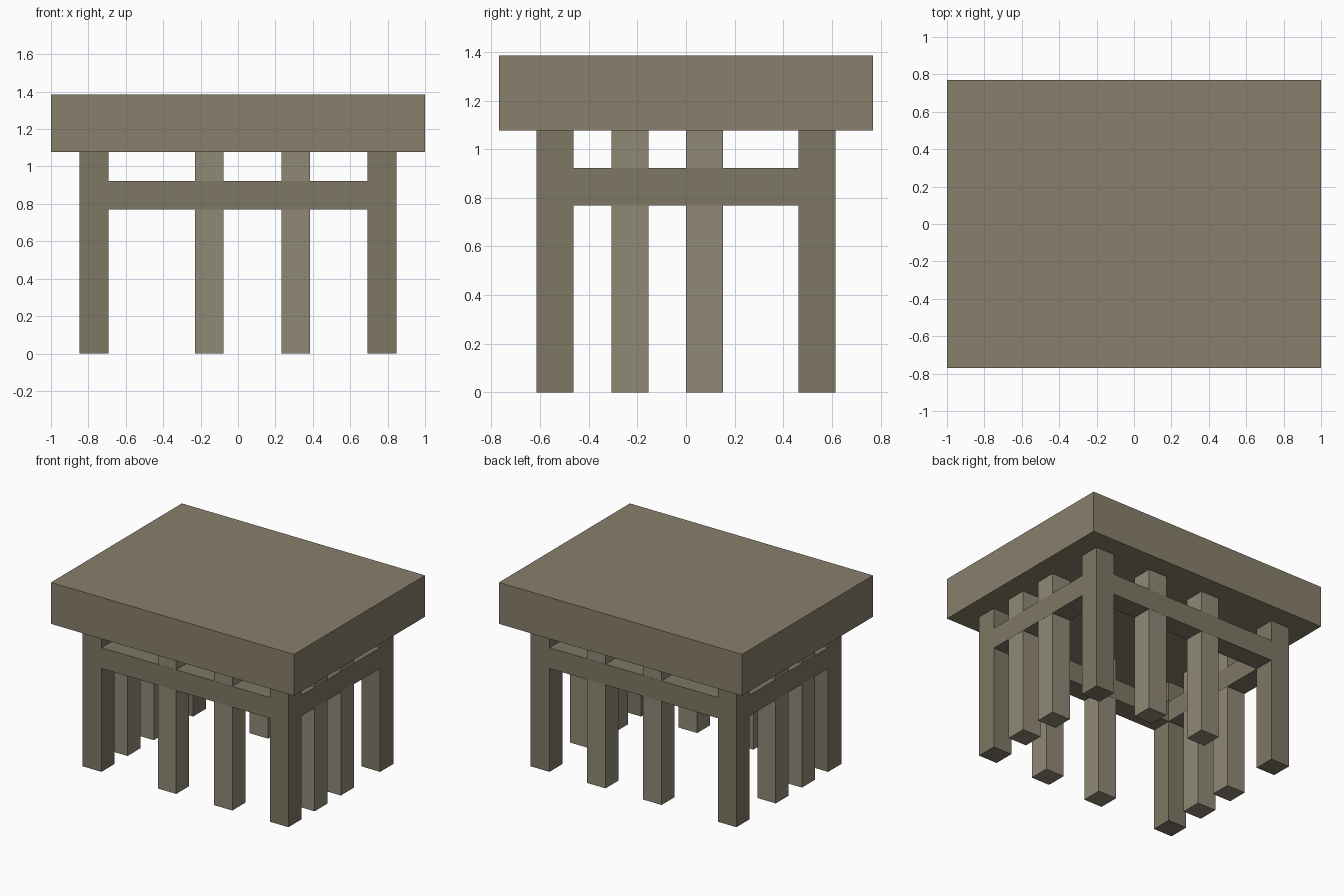
import bpy

if "Cube" in bpy.data.objects:
    bpy.data.objects.remove(bpy.data.objects["Cube"])

U = 2 / 13  # one grid module; the tabletop is 13 x 10 modules


def paint(name, rgb):
    m = bpy.data.materials.new(name)
    m.diffuse_color = (*rgb, 1)
    m.use_nodes = True
    m.node_tree.nodes["Principled BSDF"].inputs["Base Color"].default_value = m.diffuse_color
    return m


TOP = paint("top_wood", (0.25, 0.215, 0.15))
FRAME = paint("frame_wood", (0.21, 0.185, 0.13))
POST = paint("post_wood", (0.28, 0.25, 0.18))


def box(name, x, y, z, mat, inset=0.0):
    """Box from (min, max) ranges given in modules."""
    bpy.ops.mesh.primitive_cube_add(
        size=1, location=[(a + b) / 2 * U for a, b in (x, y, z)])
    ob = bpy.context.object
    ob.name = name
    ob.scale = [(b - a) * U - i for (a, b), i in zip((x, y, z), (inset, inset, 0))]
    bpy.ops.object.transform_apply(location=False, rotation=False, scale=True)
    ob.data.materials.append(mat)


def side(s, inner, outer):
    """Range on the negative or positive side of an axis."""
    return (inner, outer) if s > 0 else (-outer, -inner)


# Thick tabletop
box("tabletop", (-6.5, 6.5), (-5, 5), (7, 9), TOP)

# Corner legs
for sx, xn in ((-1, "left"), (1, "right")):
    for sy, yn in ((-1, "front"), (1, "back")):
        box(f"{yn}_{xn}_leg", side(sx, 4.5, 5.5), side(sy, 3, 4), (0, 7), FRAME)

# Front and back rails with two middle legs each, slightly inset behind the rail face
for s, n in ((-1, "front"), (1, "back")):
    box(f"{n}_rail", (-4.5, 4.5), side(s, 3, 4), (5, 6), FRAME)
    for i, x in enumerate((-1.5, 1.5)):
        box(f"{n}_middle_leg_{i + 1}", (x, x + 1), side(s, 3, 4), (0, 7), POST, 0.002)

# Side rails with two middle legs each
for s, n in ((-1, "left"), (1, "right")):
    box(f"{n}_rail", side(s, 4.5, 5.5), (-3, 3), (5, 6), FRAME)
    for i, y in enumerate((-2, 0)):
        box(f"{n}_middle_leg_{i + 1}", side(s, 4.5, 5.5), (y, y + 1), (0, 7), POST, 0.002)
